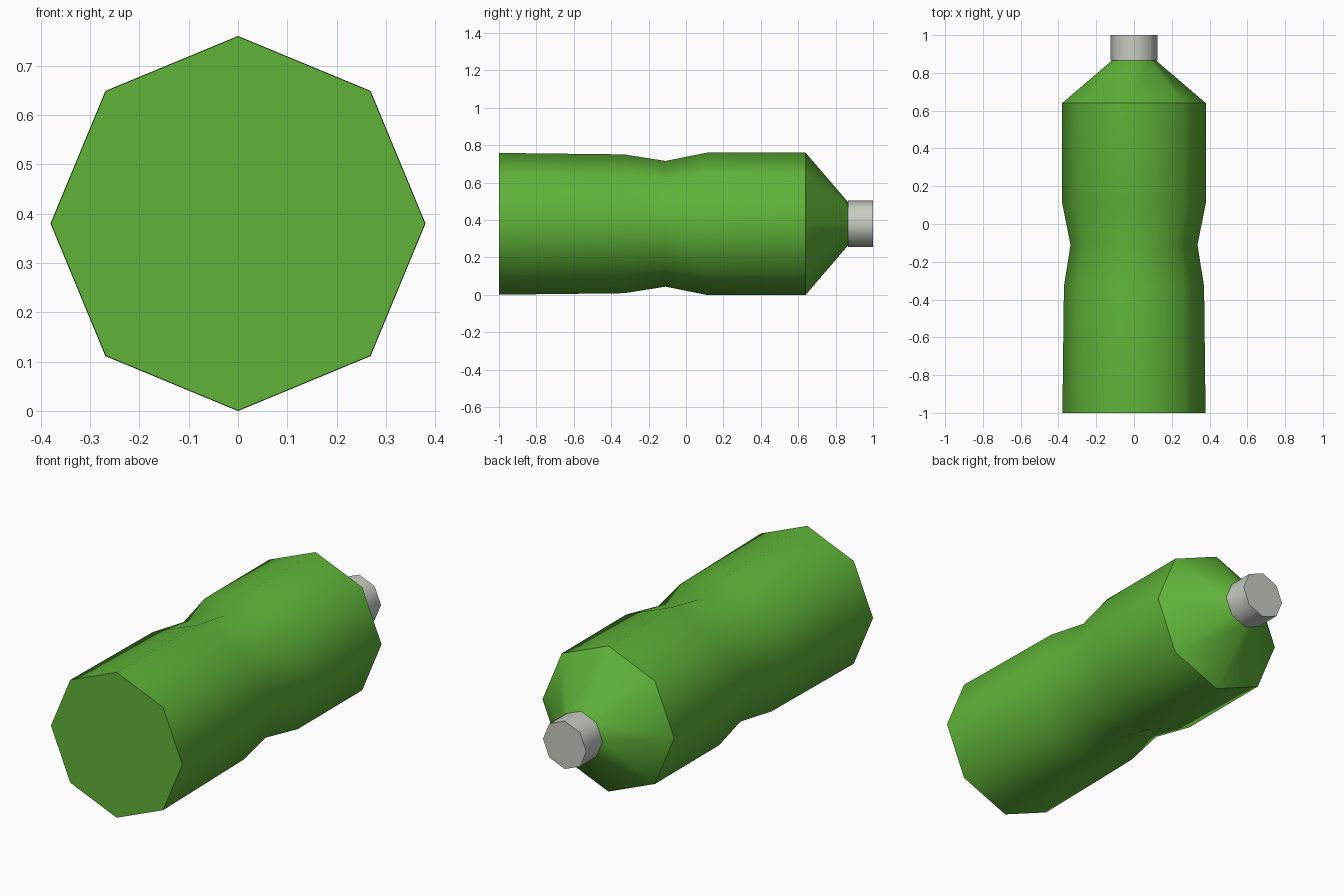
import bpy, bmesh, math

if "Cube" in bpy.data.objects:
    bpy.data.objects.remove(bpy.data.objects["Cube"])

SIDES = 8
AXIS_Z = 0.38


def material(name, rgb):
    m = bpy.data.materials.new(name)
    m.diffuse_color = (*rgb, 1.0)
    m.use_nodes = True
    m.node_tree.nodes["Principled BSDF"].inputs["Base Color"].default_value = m.diffuse_color
    return m


def lathe(name, profile, sharp_rings, mat):
    """Octagonal solid along y from (y, radius) pairs, capped at both ends."""
    bm = bmesh.new()
    rings = []
    for y, r in profile:
        rings.append([bm.verts.new((r * math.sin(k * math.tau / SIDES), y,
                                    AXIS_Z + r * math.cos(k * math.tau / SIDES)))
                      for k in range(SIDES)])
    for a, b in zip(rings, rings[1:]):
        for k in range(SIDES):
            n = (k + 1) % SIDES
            bm.faces.new((a[k], a[n], b[n], b[k])).smooth = True
    for ring in (rings[0], rings[-1]):
        bm.faces.new(ring)
    bmesh.ops.recalc_face_normals(bm, faces=bm.faces)
    # keep the rims crisp
    for i in sharp_rings:
        for k in range(SIDES):
            bm.edges.get((rings[i][k], rings[i][(k + 1) % SIDES])).smooth = False
    mesh = bpy.data.meshes.new(name)
    bm.to_mesh(mesh)
    bm.free()
    mesh.materials.append(mat)
    obj = bpy.data.objects.new(name, mesh)
    bpy.context.collection.objects.link(obj)
    return obj


green = material("green plastic", (0.115, 0.45, 0.04))
grey = material("light grey cap", (0.57, 0.61, 0.54))

# Bottle lying on its side: base, pinched waist, sloping shoulder
lathe("bottle_body", [(-1.0, 0.379), (-0.33, 0.371), (-0.11, 0.336), (0.11, 0.38),
                      (0.64, 0.38), (0.867, 0.115)], (0, 4, 5), green)
# Screw cap
lathe("bottle_cap", [(0.865, 0.125), (1.0, 0.125)], (0, 1), grey)
